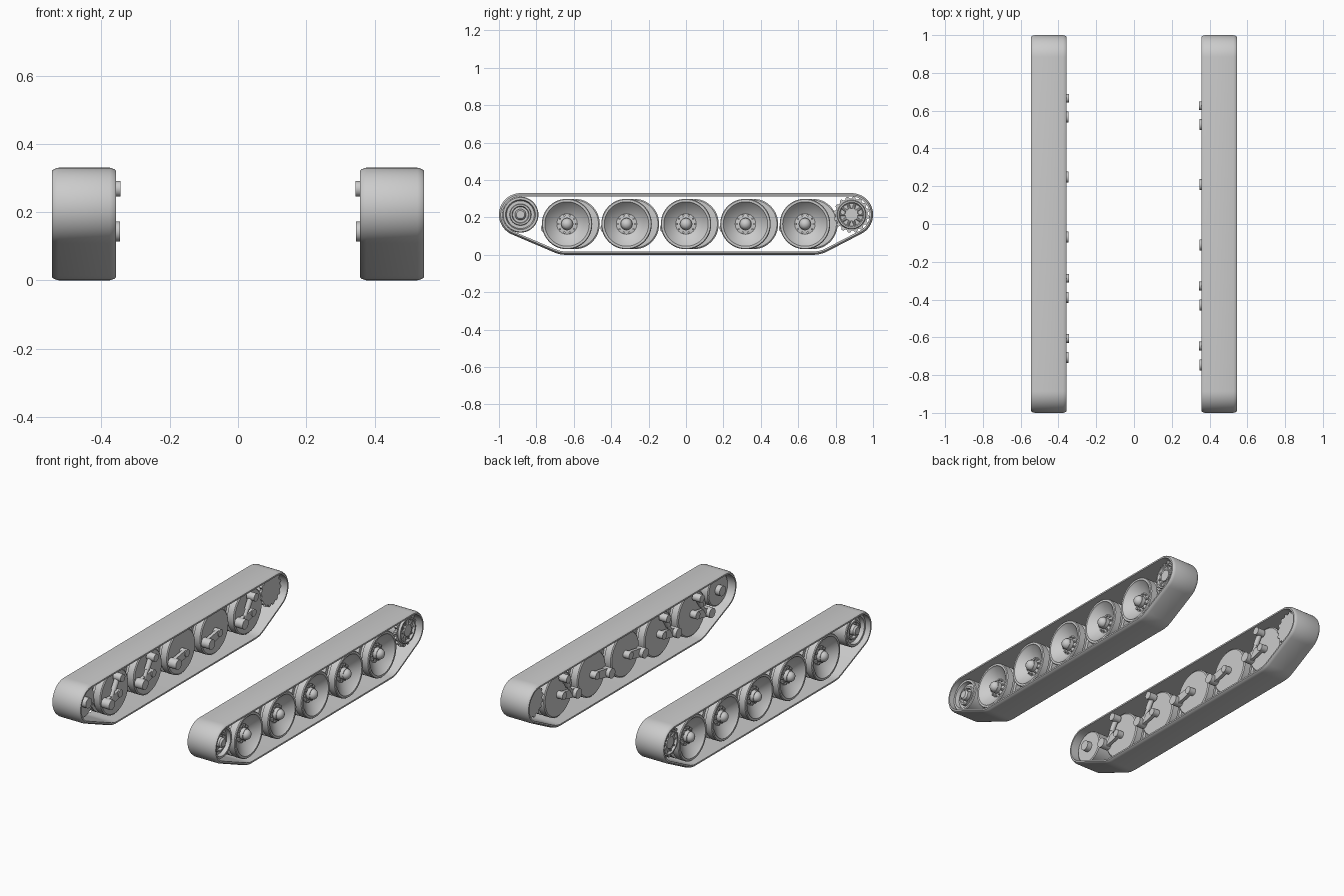
import bpy, bmesh, math
from mathutils import Vector

cube = bpy.data.objects.get("Cube")
if cube:
    bpy.data.objects.remove(cube)

grey = bpy.data.materials.new("plain_grey")
grey.use_nodes = True
grey.diffuse_color = (0.6, 0.6, 0.6, 1)
grey.node_tree.nodes["Principled BSDF"].inputs["Base Color"].default_value = (0.6, 0.6, 0.6, 1)


def finish(bm, name, side):
    """Mirror to the wanted side, turn the mesh into an object and shade it."""
    for v in bm.verts:
        v.co.x *= side
    bmesh.ops.remove_doubles(bm, verts=bm.verts, dist=1e-5)
    bmesh.ops.recalc_face_normals(bm, faces=bm.faces)
    mesh = bpy.data.meshes.new(name)
    bm.to_mesh(mesh)
    bm.free()
    mesh.materials.append(grey)
    obj = bpy.data.objects.new(name + ("_left" if side > 0 else "_right"), mesh)
    bpy.context.collection.objects.link(obj)
    bpy.ops.object.select_all(action="DESELECT")
    obj.select_set(True)
    bpy.context.view_layer.objects.active = obj
    bpy.ops.object.shade_smooth_by_angle(angle=math.radians(32))
    return obj


def skin(bm, rings, closed=False):
    """Join equal-length rings of points with quads."""
    rows = [[bm.verts.new(p) for p in ring] for ring in rings]
    pairs = list(zip(rows, rows[1:])) + ([(rows[-1], rows[0])] if closed else [])
    for a, b in pairs:
        for i in range(len(a)):
            j = (i + 1) % len(a)
            bm.faces.new((a[i], a[j], b[j], b[i]))
    return rows


def lathe(bm, profile, y, z, n=48):
    """Spin (x, radius) points around an axle along x."""
    turn = [2 * math.pi * i / n for i in range(n)]
    rows = skin(bm, [[(x, y + r * math.cos(t), z + r * math.sin(t)) for t in turn]
                     for x, r in profile])
    bm.faces.new(rows[0])
    bm.faces.new(rows[-1])


def disc(bm, x0, x1, r, y, z, n=24):
    lathe(bm, [(x0, r), (x1, r)], y, z, n)


def gear(bm, x0, x1, root, tip, teeth, y, z):
    """Toothed plate."""
    outline = []
    for i in range(teeth):
        for f, r in ((0, root), (0.3, root), (0.5, tip), (0.8, tip)):
            t = 2 * math.pi * (i + f) / teeth
            outline.append((y + r * math.cos(t), z + r * math.sin(t)))
    rows = skin(bm, [[(x, *p) for p in outline] for x in (x0, x1)])
    for row in rows:
        bm.faces.new(row)


def rod(bm, a, b, r0, r1, n=16):
    """Round bar between two points."""
    a, b = Vector(a), Vector(b)
    rot = (b - a).to_track_quat("Z", "Y").to_matrix().to_4x4()
    rot.translation = (a + b) / 2
    bmesh.ops.create_cone(bm, cap_ends=True, segments=n, radius1=r0, radius2=r1,
                          depth=(b - a).length, matrix=rot)


def link(bm, x0, x1, a, ra, b, rb, n=10):
    """Flat arm with two rounded ends, lying in the y-z plane."""
    d = math.atan2(b[1] - a[1], b[0] - a[0])
    outline = []
    for c, r, start in ((a, ra, d + math.pi / 2), (b, rb, d - math.pi / 2)):
        for i in range(n + 1):
            t = start + math.pi * i / n
            outline.append((c[0] + r * math.cos(t), c[1] + r * math.sin(t)))
    rows = skin(bm, [[(x, *p) for p in outline] for x in (x0, x1)])
    for row in rows:
        bm.faces.new(row)


END_Z, WHEEL_Z = 0.215, 0.165
IDLER_Y, SPROCKET_Y = -0.885, 0.885


def track_loop(x, inset):
    """Belt outline around the end wheels and the outer road wheels."""
    arcs = ((IDLER_Y, END_Z, 0.115, 90, 247), (-0.64, WHEEL_Z, 0.165, 247, 270),
            (0.68, WHEEL_Z, 0.165, 270, 297), (SPROCKET_Y, END_Z, 0.115, 297, 450))
    pts = []
    for y, z, r, a0, a1 in arcs:
        steps = max(4, (a1 - a0) // 7)
        for i in range(steps + 1):
            t = math.radians(a0 + (a1 - a0) * i / steps)
            pts.append((x, y + (r - inset) * math.cos(t), z + (r - inset) * math.sin(t)))
    return pts


def build_track(side):
    bm = bmesh.new()
    section = ((0.357, 0.018), (0.357, 0.009), (0.363, 0.004), (0.376, 0),
               (0.526, 0), (0.539, 0.004), (0.545, 0.009), (0.545, 0.018))
    skin(bm, [track_loop(x, d) for x, d in section], closed=True)
    finish(bm, "track_belt", side)


def build_road_wheel(side, y):
    bm = bmesh.new()
    lathe(bm, [(0.405, 0.03), (0.405, 0.128), (0.41, 0.135), (0.45, 0.135), (0.452, 0.118),
               (0.472, 0.118), (0.474, 0.135), (0.515, 0.135), (0.52, 0.131), (0.52, 0.119),
               (0.512, 0.115), (0.478, 0.062), (0.474, 0.055), (0.478, 0.03)], y, WHEEL_Z)
    # Hub cap dome
    lathe(bm, [(0.47, 0.034), (0.5, 0.034)] + [
        (0.5 + 0.028 * math.sin(t), 0.031 * math.cos(t)) for t in (0, 0.4, 0.8, 1.15, 1.45)],
        y, WHEEL_Z, 24)
    # Hub bolts
    for i in range(10):
        t = 2 * math.pi * i / 10
        disc(bm, 0.47, 0.485, 0.006, y + 0.047 * math.cos(t), WHEEL_Z + 0.047 * math.sin(t), 8)
    finish(bm, "road_wheel", side)


def build_swing_arm(side, y, damped):
    pivot = (y - 0.11, 0.143)
    bm = bmesh.new()
    link(bm, 0.37, 0.39, pivot, 0.026, (y, WHEEL_Z), 0.022)
    disc(bm, 0.346, 0.4, 0.029, *pivot)
    disc(bm, 0.365, 0.41, 0.022, y, WHEEL_Z)
    finish(bm, "swing_arm", side)
    if damped:
        bm = bmesh.new()
        top = (y - 0.01, 0.268)
        low, mid, high = [(0.378, pivot[0] + 0.02 + (top[0] - pivot[0] - 0.02) * f,
                           0.14 + (top[1] - 0.14) * f) for f in (0, 0.5, 1)]
        rod(bm, low, mid, 0.011, 0.011)
        rod(bm, mid, high, 0.016, 0.016)
        disc(bm, 0.344, 0.395, 0.023, *top)
        finish(bm, "shock_absorber", side)


def build_idler(side):
    bm = bmesh.new()
    lathe(bm, [(0.405, 0.03), (0.405, 0.09), (0.41, 0.096), (0.51, 0.096), (0.515, 0.092),
               (0.515, 0.08), (0.492, 0.074), (0.492, 0.058), (0.505, 0.055), (0.505, 0.046),
               (0.49, 0.042), (0.49, 0.03)], IDLER_Y, END_Z)
    lathe(bm, [(0.375, 0.02), (0.375, 0.03), (0.515, 0.03), (0.525, 0.022), (0.525, 0.012)],
          IDLER_Y, END_Z, 24)
    finish(bm, "idler_wheel", side)


def build_sprocket(side):
    bm = bmesh.new()
    for x in (0.4, 0.485):
        gear(bm, x, x + 0.016, 0.086, 0.097, 16, SPROCKET_Y, END_Z)
    lathe(bm, [(0.41, 0.03), (0.41, 0.07), (0.505, 0.078), (0.515, 0.074), (0.515, 0.066),
               (0.503, 0.06), (0.503, 0.03)], SPROCKET_Y, END_Z)
    disc(bm, 0.49, 0.515, 0.034, SPROCKET_Y, END_Z)
    # Radial ribs
    for i in range(10):
        t = 2 * math.pi * i / 10
        c, s = math.cos(t), math.sin(t)
        rod(bm, (0.503, SPROCKET_Y + 0.03 * c, END_Z + 0.03 * s),
            (0.503, SPROCKET_Y + 0.07 * c, END_Z + 0.07 * s), 0.008, 0.006, 8)
    finish(bm, "drive_sprocket", side)


for side in (1, -1):
    build_track(side)
    build_idler(side)
    build_sprocket(side)
    # Wheels on the right sit slightly further back than those on the left
    shift = 0 if side > 0 else 0.04
    for k in range(-2, 3):
        wheel_y = 0.318 * k + shift
        build_road_wheel(side, wheel_y)
        build_swing_arm(side, wheel_y, k in (-2, -1, 2))
